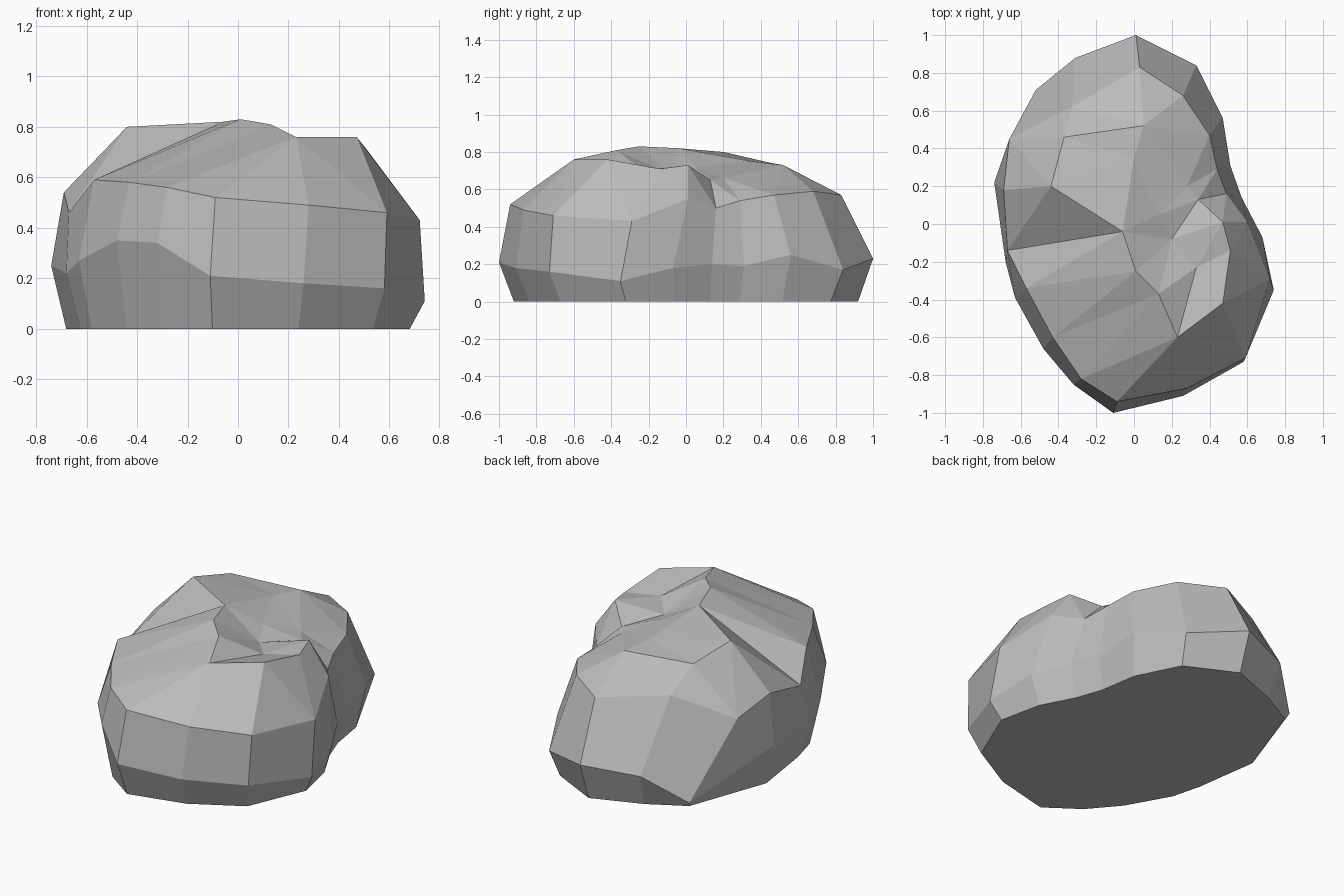
import bpy
import bmesh
from mathutils import Vector
from mathutils.geometry import delaunay_2d_cdt

default_cube = bpy.data.objects.get("Cube")
if default_cube:
    bpy.data.objects.remove(default_cube, do_unlink=True)


def make_material(name, colour):
    material = bpy.data.materials.new(name)
    material.use_nodes = True
    material.diffuse_color = colour
    shader = material.node_tree.nodes["Principled BSDF"]
    shader.inputs["Base Color"].default_value = colour
    shader.inputs["Roughness"].default_value = 0.9
    return material


# Widest outline of the boulder, clockwise from the back tip
waist = [
    (.01, 1, .23), (.33, .84, .17), (.47, .56, .25), (.51, .31, .19),
    (.57, .14, .2), (.68, -.07, .18), (.74, -.35, .11), (.58, -.73, .16),
    (.26, -.91, .18), (-.11, -1, .21), (-.32, -.85, .34), (-.48, -.66, .35),
    (-.63, -.39, .27), (-.68, -.2, .22), (-.74, .22, .25), (-.52, .71, .03),
    (-.31, .88, .2),
]

# Shoulder outline where the sides turn into the crown
shoulder = [
    (.03, .83, .57), (.26, .68, .59), (.4, .47, .57), (.44, .29, .54),
    (.49, .16, .5), (.6, .01, .55), (.72, -.29, .43), (.59, -.71, .46),
    (.28, -.87, .49), (-.09, -.94, .52), (-.28, -.82, .56), (-.43, -.6, .58),
    (-.57, -.34, .59), (-.67, -.14, .46), (-.69, .18, .54), (-.66, .45, .48),
    (-.33, .62, .6),
]

# Named corners of the crown: a ridge, a rim and a hollow between them
crown = {
    "ridge_front": (.13, -.37, .81),
    "peak": (.01, -.25, .83),
    "ridge_middle": (-.06, -.04, .82),
    "ridge_back": (0, .35, .75),
    "left_corner": (-.44, .2, .8),
    "back_corner": (-.37, .46, .74),
    "back_middle": (.05, .52, .73),
    "rim_front": (.23, -.6, .76),
    "rim_corner": (.47, -.42, .76),
    "rim_side": (.51, -.14, .71),
    "rim_end": (.47, .01, .73),
    "notch": (.34, .13, .65),
    "hollow_front": (.33, -.23, .7),
    "hollow_middle": (.2, -.08, .68),
    "hollow_back": (.13, .05, .72),
    "gully": (.28, .2, .66),
}
names = list(crown)
count = len(waist)

# Creases that the crown facets must follow
crease_chains = [
    ["rim_front", "ridge_front", "peak", "ridge_middle", "ridge_back"],
    ["rim_front", "rim_corner", "rim_side", "rim_end", "notch"],
    ["rim_front", "hollow_front", "hollow_middle", "notch"],
    ["ridge_middle", "left_corner", "back_corner", "back_middle"],
    ["hollow_middle", "hollow_back", "gully", "notch"],
    [5, "rim_end"], [4, "notch"], [9, "rim_front"], [10, "ridge_front"],
    [11, "peak"], [12, "ridge_middle"], [13, "left_corner"],
    [14, "left_corner"], [16, "back_corner"],
]


def corner_index(key):
    return key if isinstance(key, int) else count + names.index(key)


bm = bmesh.new()


def add_ring(points):
    return [bm.verts.new(point) for point in points]


def bridge(lower, upper):
    for i in range(count):
        j = (i + 1) % count
        bm.faces.new((lower[i], upper[i], upper[j], lower[j]))


# Flat underside, drawn in slightly from the waist
def foot_point(point):
    pull = 1 - min(.08, point[2])
    return (point[0] * pull, point[1] * pull, 0)


foot_ring = add_ring(foot_point(point) for point in waist)
waist_ring = add_ring(waist)
shoulder_ring = add_ring(shoulder)
bm.faces.new(foot_ring)
bridge(foot_ring, waist_ring)
bridge(waist_ring, shoulder_ring)

# Faceted crown, triangulated in plan between the shoulder and the corners
crown_verts = shoulder_ring + add_ring(crown.values())
edges = [(i, (i + 1) % count) for i in range(count)]
for chain in crease_chains:
    keys = [corner_index(key) for key in chain]
    edges += zip(keys, keys[1:])
plan = [Vector(vert.co.xy) for vert in crown_verts]
result = delaunay_2d_cdt(plan, edges, [], 1, 1e-5)
sources = result[3]
for triangle in result[2]:
    corners = [crown_verts[sources[i][0]] for i in triangle if sources[i]]
    if len(set(corners)) == 3:
        bm.faces.new(corners)

bmesh.ops.recalc_face_normals(bm, faces=bm.faces)
mesh = bpy.data.meshes.new("boulder")
bm.to_mesh(mesh)
bm.free()

boulder = bpy.data.objects.new("boulder", mesh)
boulder.data.materials.append(make_material("stone grey", (.5, .5, .5, 1)))
bpy.context.collection.objects.link(boulder)
